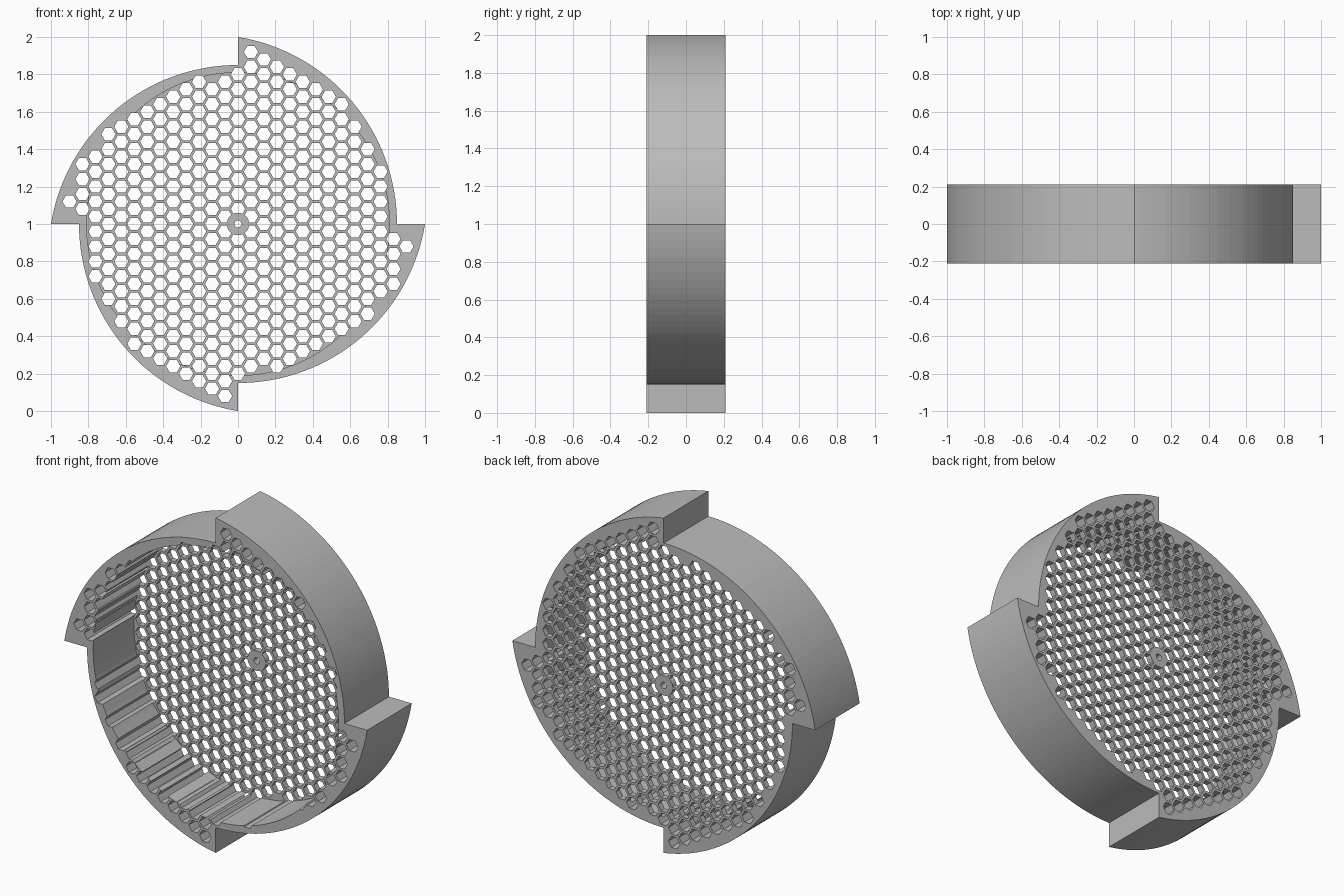
import bpy, bmesh, math
from mathutils import Vector

cube = bpy.data.objects.get("Cube")
if cube:
    bpy.data.objects.remove(cube, do_unlink=True)

HALF = 0.21            # half the depth of the rim
PLATE = 0.035          # thickness of the back plate
STEP = 0.85            # small radius of each tooth
POCKET = 0.81
PITCH = 0.08           # honeycomb spacing
HEX = 0.038
SHIFT = (1 - STEP ** 2) / (2 * STEP)   # arc centre offset
ARC = STEP + SHIFT

grey = bpy.data.materials.new("Grey plastic")
grey.use_nodes = True
grey.diffuse_color = (0.5, 0.5, 0.5, 1)
grey.node_tree.nodes["Principled BSDF"].inputs["Base Color"].default_value = (0.5, 0.5, 0.5, 1)


def add_prism(bm, outline, y0, y1):
    """Extrude an (x, z) outline from y0 to y1."""
    face = bm.faces.new([bm.verts.new((x, y0, z + 1)) for x, z in outline])
    ext = bmesh.ops.extrude_face_region(bm, geom=[face])
    verts = [g for g in ext["geom"] if isinstance(g, bmesh.types.BMVert)]
    bmesh.ops.translate(bm, verts=verts, vec=Vector((0, y1 - y0, 0)))


def make_object(name, outlines, y0, y1):
    bm = bmesh.new()
    for outline in outlines:
        add_prism(bm, outline, y0, y1)
    bmesh.ops.recalc_face_normals(bm, faces=bm.faces[:])
    mesh = bpy.data.meshes.new(name)
    bm.to_mesh(mesh)
    bm.free()
    mesh.materials.append(grey)
    obj = bpy.data.objects.new(name, mesh)
    bpy.context.collection.objects.link(obj)
    return obj


def ring(radius, sides, cx=0, cz=0):
    return [(cx + radius * math.cos(math.tau * i / sides),
             cz + radius * math.sin(math.tau * i / sides)) for i in range(sides)]


def subtract(target, cutter):
    """Cut one object from another, then discard the cutter."""
    mod = target.modifiers.new("cut", "BOOLEAN")
    mod.operation = "DIFFERENCE"
    mod.solver = "EXACT"
    mod.object = cutter
    cutter.hide_render = True
    bpy.context.view_layer.update()
    graph = bpy.context.evaluated_depsgraph_get()
    mesh = bpy.data.meshes.new_from_object(target.evaluated_get(graph))
    target.modifiers.clear()
    target.data = mesh
    bpy.data.objects.remove(cutter, do_unlink=True)


def rotate_quarters(x, z, n):
    for _ in range(n):
        x, z = z, -x
    return x, z


def hole_fits(x, z):
    """Whether a honeycomb cell lies safely inside the toothed outline."""
    if abs(x) + abs(z) < 0.01:
        return False
    for n in range(4):
        u, v = rotate_quarters(x, z, n)
        if u > 1e-6 and v > -1e-6:
            near_step = u < 0.045 and v > POCKET
            return math.hypot(u + SHIFT, v) < 0.970 and not near_step
    return False


# Toothed outline: the same arc repeated in four quarters
profile = []
SEGS = 32
tip = math.atan2(1, SHIFT)
for n in range(4):
    for i in range(SEGS + 1):
        a = tip * (1 - i / SEGS)
        profile.append(rotate_quarters(ARC * math.cos(a) - SHIFT, ARC * math.sin(a), n))

body = make_object("honeycomb_toothed_disc", [profile], -HALF, HALF)

# Round pocket open at the front
subtract(body, make_object("pocket_cutter", [ring(POCKET, 96)], -HALF - 0.1, HALF - PLATE))

# Honeycomb holes, kept clear of the hub
cells = []
for col in range(-14, 15):
    for row in range(-13, 14):
        x = col * PITCH * math.sqrt(3) / 2
        z = (row + (col % 2) / 2) * PITCH
        if hole_fits(x, z):
            cells.append(ring(HEX, 6, x, z))
holes = make_object("hole_cutter", cells, -HALF - 0.05, HALF + 0.05)
subtract(holes, make_object("hub_keeper", [ring(0.06, 32)], -HALF - 0.2, HALF + 0.2))
subtract(body, holes)

# Small shaft hole in the hub
subtract(body, make_object("shaft_cutter", [ring(0.019, 24)], -HALF - 0.1, HALF + 0.1))
